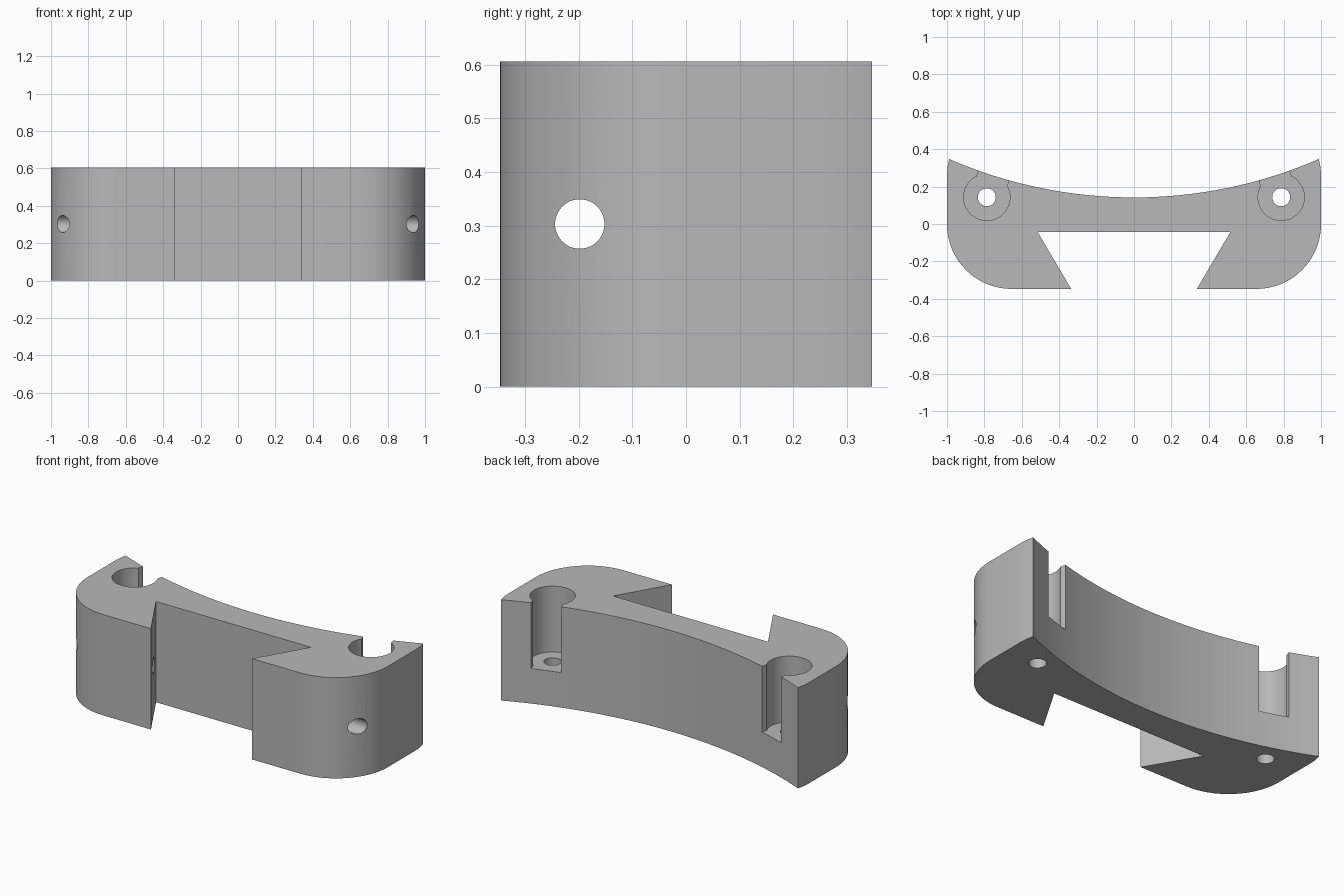
import bpy
import bmesh
from math import sin, cos, pi, atan2, asin, radians
from mathutils import Matrix, Vector

if "Cube" in bpy.data.objects:
    bpy.data.objects.remove(bpy.data.objects["Cube"], do_unlink=True)

HEIGHT, FRONT, BACK = 0.606, -0.347, 0.347
FILLET = 0.345
BORE_X, BORE_Y, BORE_FLOOR = 0.787, 0.143, 0.21
TIP_X, ARC_LOW = 0.988, 0.142

# Saddle arc through the two rear tips and the low middle
sag = BACK - ARC_LOW
arc_r = (TIP_X ** 2 + sag ** 2) / (2 * sag)
arc_y = ARC_LOW + arc_r
half_angle = asin(TIP_X / arc_r)

grey = bpy.data.materials.new("light grey")
grey.use_nodes = True
colour = (0.48, 0.48, 0.48, 1)
grey.diffuse_color = colour
grey.node_tree.nodes["Principled BSDF"].inputs["Base Color"].default_value = colour


def new_object(name, bm):
    bmesh.ops.recalc_face_normals(bm, faces=bm.faces)
    mesh = bpy.data.meshes.new(name)
    bm.to_mesh(mesh)
    bm.free()
    mesh.materials.append(grey)
    obj = bpy.data.objects.new(name, mesh)
    bpy.context.collection.objects.link(obj)
    return obj


def extrude(name, points, height):
    bm = bmesh.new()
    face = bm.faces.new([bm.verts.new((x, y, 0)) for x, y in points])
    top = bmesh.ops.extrude_face_region(bm, geom=[face])["geom"]
    bmesh.ops.translate(bm, vec=(0, 0, height),
                        verts=[v for v in top if isinstance(v, bmesh.types.BMVert)])
    return new_object(name, bm)


def cylinder(name, radius, depth, matrix, segments=48):
    bm = bmesh.new()
    bmesh.ops.create_cone(bm, cap_ends=True, segments=segments, radius1=radius,
                          radius2=radius, depth=depth, matrix=matrix)
    return new_object(name, bm)


def cut(target, cutter):
    cutter.hide_render = True
    mod = target.modifiers.new("cut", "BOOLEAN")
    mod.operation = "DIFFERENCE"
    mod.solver = "EXACT"
    mod.object = cutter
    bpy.context.view_layer.objects.active = target
    bpy.ops.object.modifier_apply(modifier=mod.name)
    bpy.data.objects.remove(cutter, do_unlink=True)


# Clamp body: half outline from dovetail root to rear tip, then mirrored
half = [(0.515, -0.043), (0.336, FRONT)]
for i in range(17):
    a = -pi / 2 + i * pi / 32
    half.append((1 - FILLET + FILLET * cos(a), FRONT + FILLET + FILLET * sin(a)))
half += [(1, 0.26), (0.997, 0.305)]
arc = []
for i in range(33):
    a = half_angle * (1 - i / 16)
    arc.append((arc_r * sin(a), arc_y - arc_r * cos(a)))
outline = half + arc + [(-x, y) for x, y in reversed(half)]
body = extrude("clamp_body", outline, HEIGHT)

# Screw pockets, their openings into the saddle, and the through holes
for side in (-1, 1):
    centre = Vector((side * BORE_X, BORE_Y, 0))
    cut(body, cylinder("pocket_cutter", 0.124, 1,
                       Matrix.Translation(centre + Vector((0, 0, BORE_FLOOR + 0.5)))))
    turn = atan2(BORE_X, arc_y - BORE_Y) * side
    bm = bmesh.new()
    bmesh.ops.create_cube(bm, size=1, matrix=(
        Matrix.Translation(centre) @ Matrix.Rotation(turn, 4, "Z")
        @ Matrix.Translation((0, 0.15, BORE_FLOOR + 0.5))
        @ Matrix.Diagonal((0.17, 0.3, 1, 1))))
    cut(body, new_object("slot_cutter", bm))
    cut(body, cylinder("hole_cutter", 0.048, 2, Matrix.Translation(centre)))

# Cross hole through both jaws
cut(body, cylinder("cross_hole_cutter", 0.046, 3,
                   Matrix.Translation((0, -0.198, HEIGHT / 2)) @ Matrix.Rotation(pi / 2, 4, "Y")))

bpy.ops.object.select_all(action="DESELECT")
body.select_set(True)
bpy.context.view_layer.objects.active = body
bpy.ops.object.shade_smooth_by_angle(angle=radians(20))
